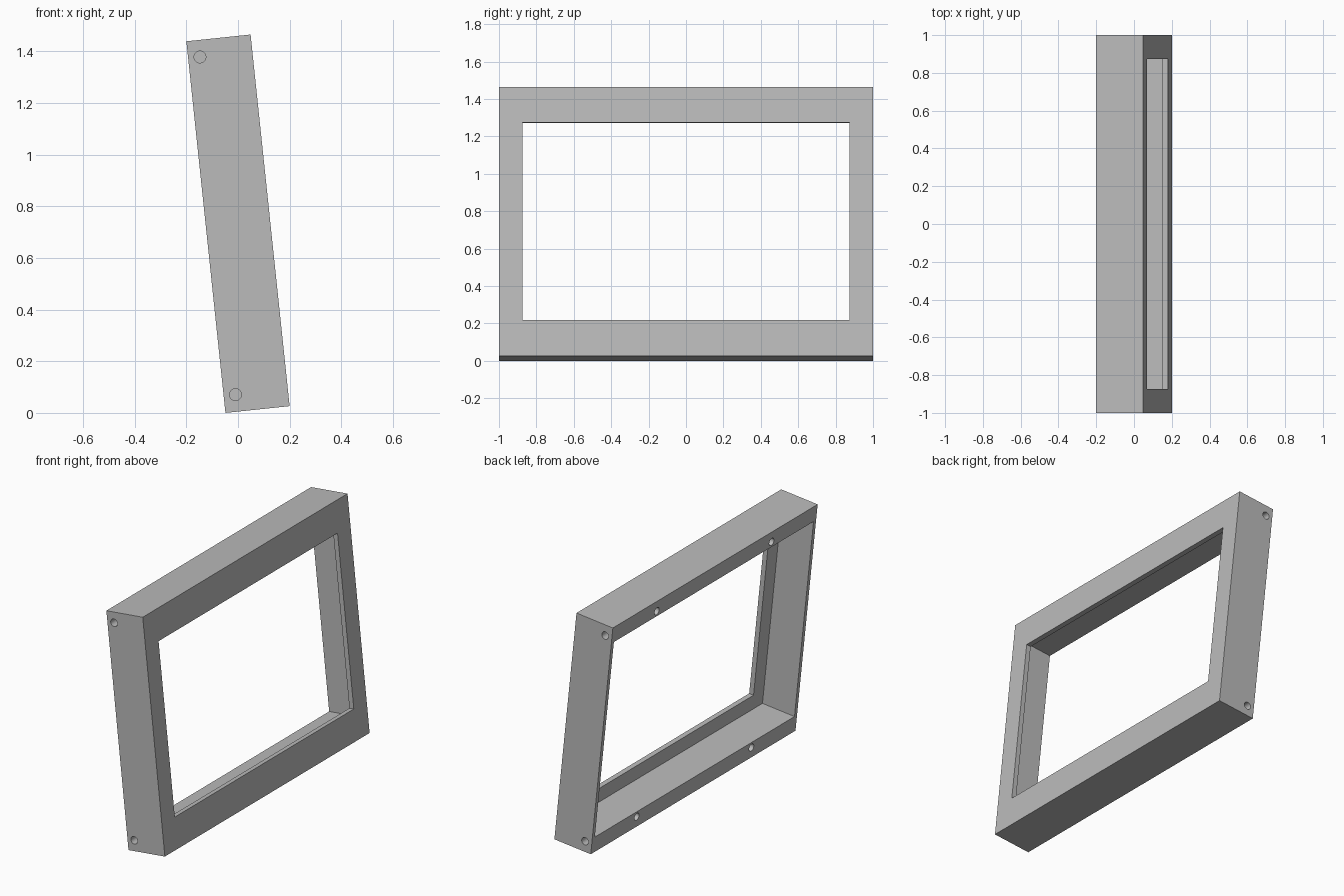
import bpy
from math import radians, sin, cos, pi

cube = bpy.data.objects.get("Cube")
if cube:
    bpy.data.objects.remove(cube, do_unlink=True)

DEPTH, WIDTH, HEIGHT = 0.25, 2.0, 1.447
TILT = radians(6)
LIP = 0.03
HOLE_R, HOLE_DEPTH, HOLE_EDGE = 0.023, 0.1, 0.066

grey = bpy.data.materials.new("plain grey")
grey.use_nodes = True
colour = (0.5, 0.5, 0.5, 1)
grey.diffuse_color = colour
grey.node_tree.nodes["Principled BSDF"].inputs["Base Color"].default_value = colour


def box(name, size, centre=(0, 0, 0)):
    bpy.ops.mesh.primitive_cube_add(size=1, location=centre)
    ob = bpy.context.object
    ob.name = name
    ob.scale = size
    bpy.ops.object.transform_apply(location=False, rotation=False, scale=True)
    return ob


def drill(name, centre, rotation):
    bpy.ops.mesh.primitive_cylinder_add(vertices=24, radius=HOLE_R, depth=2 * HOLE_DEPTH,
                                        location=centre, rotation=rotation)
    bpy.context.object.name = name
    return bpy.context.object


def cut(target, cutter):
    cutter.hide_render = True
    mod = target.modifiers.new("cut", 'BOOLEAN')
    mod.operation = 'DIFFERENCE'
    mod.solver = 'EXACT'
    mod.object = cutter
    bpy.context.view_layer.objects.active = target
    bpy.ops.object.modifier_apply(modifier=mod.name)
    bpy.data.objects.remove(cutter, do_unlink=True)


# Solid slab for the frame
frame = box("display_frame", (DEPTH, WIDTH, HEIGHT))
frame.data.materials.append(grey)

# Deep pocket from the rear, leaving a thin lip, then the window through the lip
cut(frame, box("pocket_cutter", (DEPTH, WIDTH - 0.05, HEIGHT - 0.2), (-LIP, 0, 0)))
cut(frame, box("window_cutter", (2 * DEPTH, WIDTH - 0.252, HEIGHT - 0.384)))

# Screw holes in the rails: two on each end and four on the rear face
for v in (-1, 1):
    z = v * (HEIGHT / 2 - HOLE_EDGE)
    for side in (-1, 1):
        cut(frame, drill("end_hole", (-DEPTH / 2 + 0.046, side * WIDTH / 2, z), (pi / 2, 0, 0)))
        cut(frame, drill("rear_hole", (-DEPTH / 2, side * 0.56, z), (0, pi / 2, 0)))

# Smooth hole walls, crisp edges
bpy.ops.object.select_all(action='DESELECT')
frame.select_set(True)
bpy.context.view_layer.objects.active = frame
bpy.ops.object.shade_smooth_by_angle(angle=radians(30))

# Lean the frame back and rest its lowest edge on the floor
frame.rotation_euler = (0, -TILT, 0)
frame.location.z = (HEIGHT * cos(TILT) + DEPTH * sin(TILT)) / 2
